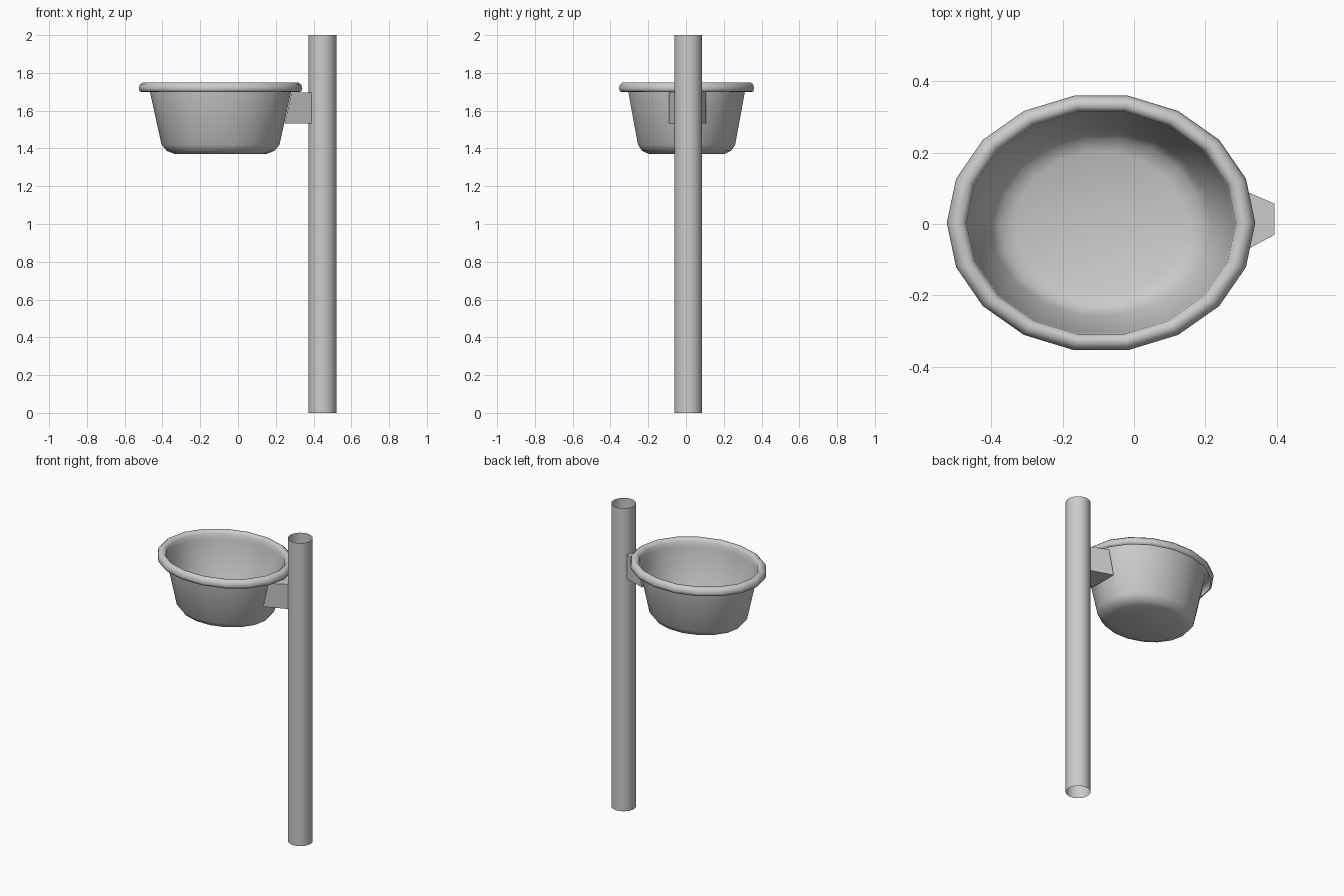
import bpy, bmesh, math

if "Cube" in bpy.data.objects:
    bpy.data.objects.remove(bpy.data.objects["Cube"])


def make_object(name, bm, smooth_angle=None):
    mesh = bpy.data.meshes.new(name)
    bm.to_mesh(mesh)
    bm.free()
    obj = bpy.data.objects.new(name, mesh)
    bpy.context.collection.objects.link(obj)
    if smooth_angle:
        bpy.ops.object.select_all(action='DESELECT')
        obj.select_set(True)
        bpy.context.view_layer.objects.active = obj
        bpy.ops.object.shade_smooth_by_angle(angle=math.radians(smooth_angle))
    return obj


def lathe(name, profile, sides, center, y_scale=1.0, cap_start=False, angle=40):
    """Spin (radius, z) points around a vertical axis, optionally squashed in y."""
    bm = bmesh.new()
    rings = []
    for r, z in profile:
        ring = []
        for i in range(sides):
            a = 2 * math.pi * i / sides
            ring.append(bm.verts.new((center[0] + r * math.cos(a),
                                      center[1] + r * y_scale * math.sin(a), z)))
        rings.append(ring)
    for low, high in zip(rings, rings[1:]):
        for i in range(sides):
            j = (i + 1) % sides
            bm.faces.new((low[i], low[j], high[j], high[i]))
    if cap_start:
        bm.faces.new(rings[0][::-1])
    return make_object(name, bm, angle)


# Open tube pole
lathe("pole", [(0.074, 0.0), (0.074, 2.0)], 32, (0.447, 0.012))

# Thin oval basin with a rolled rim
basin_profile = [(0.24, 1.37), (0.285, 1.387), (0.312, 1.42), (0.374, 1.70),
                 (0.378, 1.735), (0.392, 1.75), (0.412, 1.75), (0.427, 1.738),
                 (0.433, 1.718), (0.428, 1.702), (0.415, 1.698)]
lathe("basin", basin_profile, 18, (-0.0925, 0.003), 0.838, cap_start=True, angle=60)

# Tapered bracket: wide slanted end on the basin, narrow end on the pole
bm = bmesh.new()
sections = [  # x at bottom, x at top, y min, y max
    (0.247, 0.283, -0.09, 0.105),
    (0.395, 0.395, -0.03, 0.057),
]
loops = []
for xb, xt, y0, y1 in sections:
    loops.append([bm.verts.new(p) for p in
                  ((xb, y0, 1.532), (xb, y1, 1.532), (xt, y1, 1.695), (xt, y0, 1.695))])
a, b = loops
for i in range(4):
    j = (i + 1) % 4
    bm.faces.new((a[i], a[j], b[j], b[i]))
bm.faces.new(a[::-1])
bm.faces.new(b)
bmesh.ops.recalc_face_normals(bm, faces=bm.faces)
make_object("bracket", bm)
